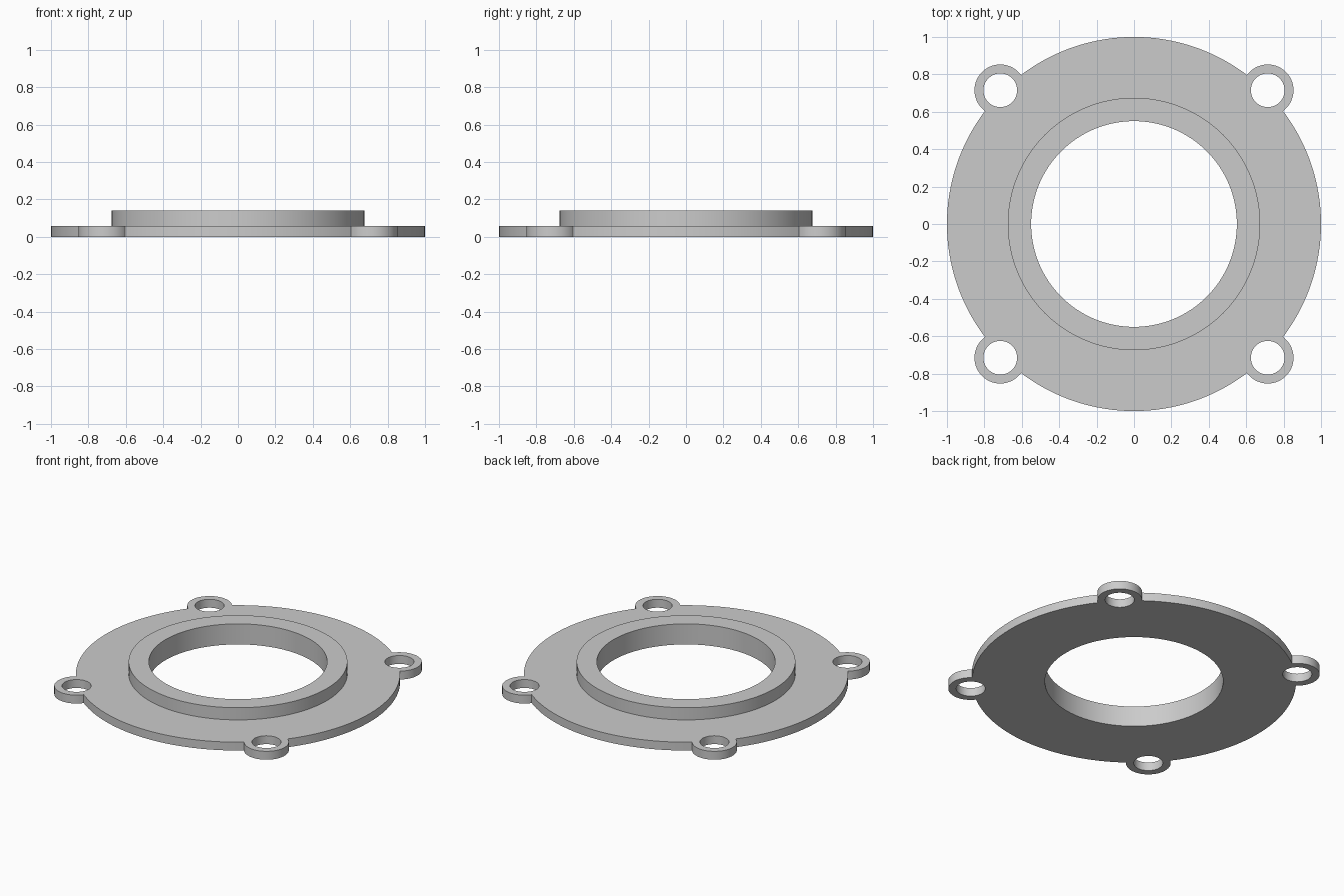
import bpy
import bmesh
from math import sin, cos, pi, sqrt, acos, atan2

cube = bpy.data.objects.get("Cube")
if cube:
    bpy.data.objects.remove(cube, do_unlink=True)

PLATE_R, COLLAR_R, BORE_R = 1.0, 0.675, 0.55
PLATE_H, COLLAR_H = 0.057, 0.14
EAR_POS, EAR_R, HOLE_R = 0.715, 0.138, 0.09
QUARTERS = [pi / 4 + k * pi / 2 for k in range(4)]
EAR_DIST = EAR_POS * sqrt(2)


def arc(radius, start, end, steps, cx=0, cy=0):
    """Points along an arc, without its last point."""
    angles = [start + (end - start) * i / steps for i in range(steps)]
    return [(cx + radius * cos(a), cy + radius * sin(a)) for a in angles]


def circle(radius, steps, cx=0, cy=0):
    return arc(radius, 0, 2 * pi, steps, cx, cy)


def flange_outline():
    """Disc outline with four round ears."""
    half = acos((PLATE_R**2 + EAR_DIST**2 - EAR_R**2) / (2 * PLATE_R * EAR_DIST))
    ear_half = atan2(PLATE_R * sin(half), PLATE_R * cos(half) - EAR_DIST)
    points = []
    for q in QUARTERS:
        cx, cy = EAR_DIST * cos(q), EAR_DIST * sin(q)
        points += arc(EAR_R, q - ear_half, q + ear_half, 36, cx, cy)
        points += arc(PLATE_R, q + half, q + pi / 2 - half, 32)
    return points


bm = bmesh.new()


def ring(points, z):
    """Closed loop of edges at a height."""
    verts = [bm.verts.new((x, y, z)) for x, y in points]
    edges = [bm.edges.new((v, verts[i - 1])) for i, v in enumerate(verts)]
    return verts, edges


def wall(low, high):
    a, b = low[0], high[0]
    for i in range(len(a)):
        bm.faces.new((a[i - 1], a[i], b[i], b[i - 1]))


def cap(rings):
    edges = [e for r in rings for e in r[1]]
    bmesh.ops.triangle_fill(bm, use_beauty=True, edges=edges, normal=(0, 0, 1))


# Plate rim and the four bolt holes
profiles = [flange_outline()]
profiles += [circle(HOLE_R, 48, EAR_DIST * cos(q), EAR_DIST * sin(q)) for q in QUARTERS]
lower = [ring(p, 0) for p in profiles]
upper = [ring(p, PLATE_H) for p in profiles]

# Raised collar and the central bore
bore_low = ring(circle(BORE_R, 128), 0)
bore_high = ring(circle(BORE_R, 128), COLLAR_H)
collar_low = ring(circle(COLLAR_R, 128), PLATE_H)
collar_high = ring(circle(COLLAR_R, 128), COLLAR_H)

# Flat faces, then upright walls
cap(lower + [bore_low])
cap(upper + [collar_low])
for low, high in zip(lower, upper):
    wall(low, high)
wall(bore_low, bore_high)
wall(collar_low, collar_high)
wall(collar_high, bore_high)
bmesh.ops.recalc_face_normals(bm, faces=bm.faces)

mesh = bpy.data.meshes.new("flange_plate")
bm.to_mesh(mesh)
bm.free()
flange = bpy.data.objects.new("flange_plate", mesh)
bpy.context.collection.objects.link(flange)

# Plain grey metal
grey = bpy.data.materials.new("light_grey")
grey.use_nodes = True
colour = (0.6, 0.6, 0.6, 1)
grey.diffuse_color = colour
grey.node_tree.nodes["Principled BSDF"].inputs["Base Color"].default_value = colour
mesh.materials.append(grey)

bpy.ops.object.select_all(action="DESELECT")
flange.select_set(True)
bpy.context.view_layer.objects.active = flange
bpy.ops.object.shade_smooth_by_angle()
